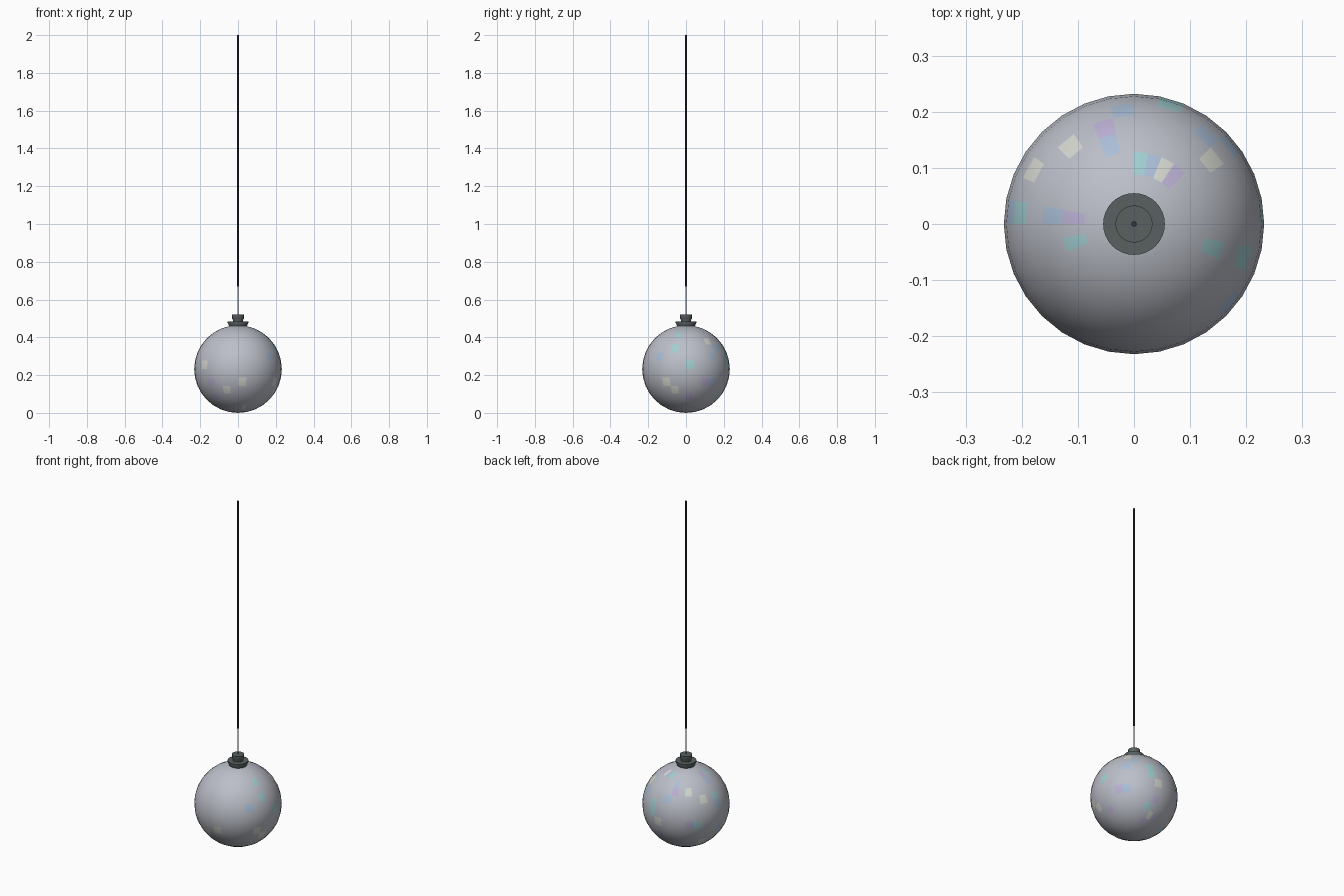
import bpy, random

if "Cube" in bpy.data.objects:
    bpy.data.objects.remove(bpy.data.objects["Cube"])

random.seed(7)
R = 0.232


def material(name, rgb):
    m = bpy.data.materials.new(name)
    m.diffuse_color = (*rgb, 1)
    m.use_nodes = True
    m.node_tree.nodes["Principled BSDF"].inputs["Base Color"].default_value = m.diffuse_color
    return m


def lathe(name, profile, mat, sides=32):
    """Closed flat-ended solid of revolution from (radius, z) points."""
    verts, faces = [], []
    import math
    for r, z in profile:
        for i in range(sides):
            a = 2 * math.pi * i / sides
            verts.append((r * math.cos(a), r * math.sin(a), z))
    for k in range(len(profile) - 1):
        for i in range(sides):
            j = (i + 1) % sides
            faces.append((k * sides + i, k * sides + j,
                          (k + 1) * sides + j, (k + 1) * sides + i))
    faces.append(tuple(reversed(range(sides))))
    faces.append(tuple(range((len(profile) - 1) * sides, len(profile) * sides)))
    me = bpy.data.meshes.new(name)
    me.from_pydata(verts, [], faces)
    me.materials.append(mat)
    ob = bpy.data.objects.new(name, me)
    bpy.context.collection.objects.link(ob)
    bpy.context.view_layer.objects.active = ob
    ob.select_set(True)
    bpy.ops.object.shade_smooth_by_angle(angle=0.6)
    ob.select_set(False)
    return ob


# Faceted mirror ball
bpy.ops.mesh.primitive_uv_sphere_add(segments=32, ring_count=16, radius=R, location=(0, 0, R))
ball = bpy.context.object
ball.name = "mirror_ball"
for name, rgb in (("mirror", (0.50, 0.52, 0.58)), ("mirror_pale", (0.66, 0.68, 0.62)),
                  ("mirror_teal", (0.36, 0.62, 0.64)), ("mirror_blue", (0.40, 0.52, 0.68)),
                  ("mirror_violet", (0.50, 0.44, 0.66))):
    ball.data.materials.append(material(name, rgb))
# Scattered coloured tiles, none near the poles
for p in ball.data.polygons:
    p.use_smooth = False
    if abs(p.center.z) < R * 0.9 and random.random() < 0.12:
        p.material_index = random.randint(1, 4)

# Hanging hardware
dark = material("dark_metal", (0.10, 0.12, 0.12))
black = material("black_cable", (0.03, 0.035, 0.04))
steel = material("steel_wire", (0.45, 0.45, 0.47))
lathe("cap_flange", [(0.046, 0.455), (0.055, 0.478), (0.055, 0.485)], dark)
lathe("cap_neck", [(0.027, 0.48), (0.027, 0.492), (0.033, 0.503), (0.033, 0.52)], dark)
lathe("hanging_wire", [(0.002, 0.51), (0.002, 0.68)], steel, 8)
lathe("cable", [(0.005, 0.67), (0.005, 2.0)], black, 12)
